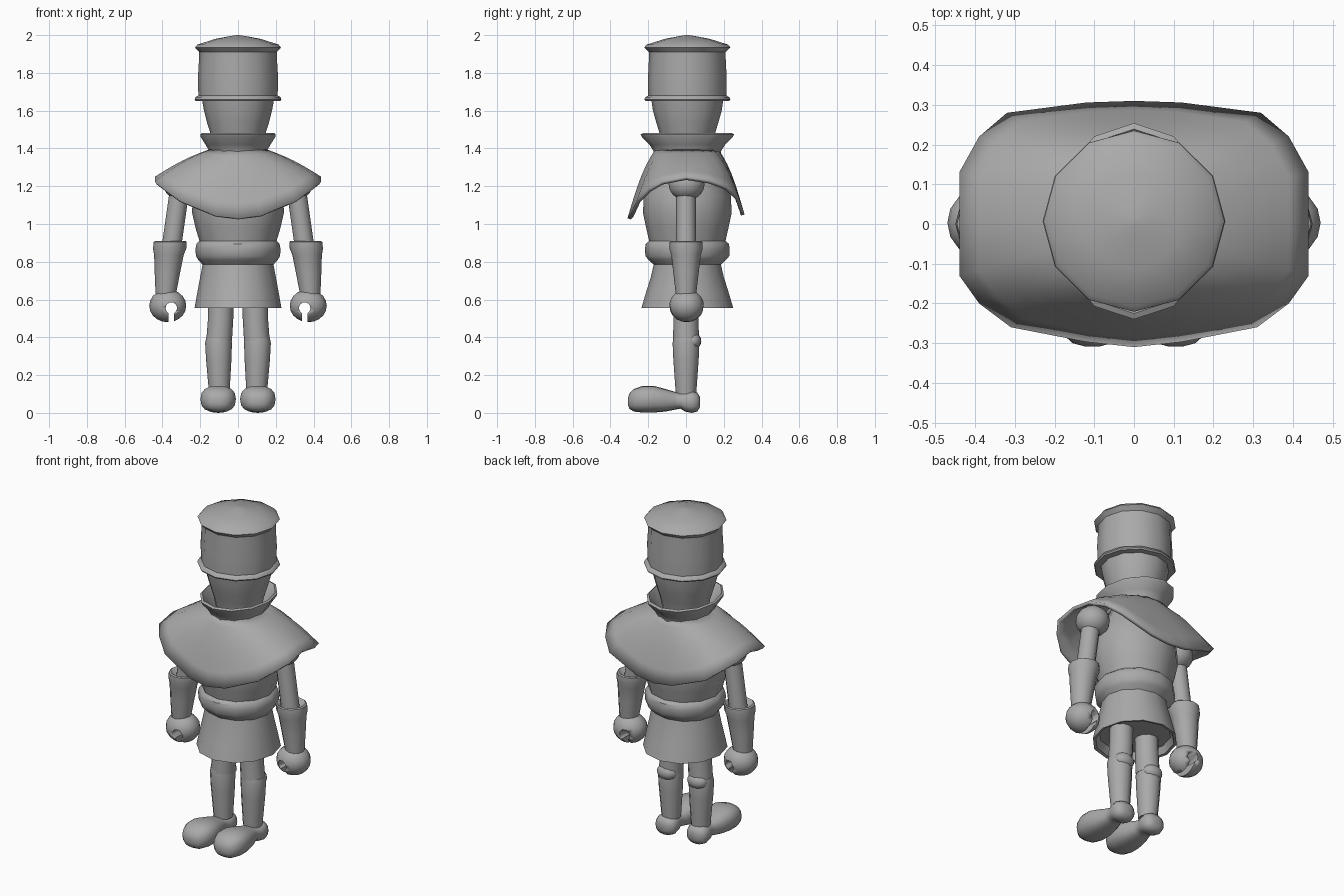
import bpy, bmesh
from math import sin, cos, pi, radians
from mathutils import Vector

if "Cube" in bpy.data.objects:
    bpy.data.objects.remove(bpy.data.objects["Cube"])

# One plain grey for everything
grey = bpy.data.materials.new("plain grey")
grey.use_nodes = True
grey.diffuse_color = (0.4, 0.4, 0.4, 1)
grey.node_tree.nodes["Principled BSDF"].inputs["Base Color"].default_value = (0.4, 0.4, 0.4, 1)


def finish(name, bm, mirror=False, angle=40):
    bmesh.ops.recalc_face_normals(bm, faces=bm.faces)
    mesh = bpy.data.meshes.new(name)
    bm.to_mesh(mesh)
    bm.free()
    mesh.materials.append(grey)
    ob = bpy.data.objects.new(name, mesh)
    bpy.context.collection.objects.link(ob)
    bpy.ops.object.select_all(action='DESELECT')
    ob.select_set(True)
    bpy.context.view_layer.objects.active = ob
    bpy.ops.object.shade_smooth_by_angle(angle=radians(angle))
    if mirror:
        ob.modifiers.new("Mirror", 'MIRROR').use_mirror_merge = False
    return ob


def skin(rings, caps=True):
    """Join equal loops of points into a tube."""
    bm = bmesh.new()
    loops = [[bm.verts.new(p) for p in ring] for ring in rings]
    n = len(loops[0])
    for a, b in zip(loops, loops[1:]):
        for i in range(n):
            j = (i + 1) % n
            bm.faces.new((a[i], a[j], b[j], b[i]))
    if caps:
        bm.faces.new(loops[0])
        bm.faces.new(loops[-1])
    return bm


def oval(cx, cy, z, rx, ry, n=12):
    return [Vector((cx + rx * cos(2 * pi * i / n), cy + ry * sin(2 * pi * i / n), z))
            for i in range(n)]


def lathe(name, profile, cy=0.007, caps=True, angle=40):
    """Profile rows: z, half width, half depth."""
    return finish(name, skin([oval(0, cy, *row) for row in profile], caps), angle=angle)


def limb(name, rows, cy=0.0):
    """Rows: x centre, z, radius."""
    return finish(name, skin([oval(x, cy, z, r, r) for x, z, r in rows]), mirror=True)


def ball(name, centre, size, mirror=True):
    bm = bmesh.new()
    bmesh.ops.create_uvsphere(bm, u_segments=16, v_segments=10, radius=1)
    for v in bm.verts:
        v.co = Vector(centre) + Vector(v.co[i] * size[i] for i in range(3))
    return finish(name, bm, mirror)


# Hat with flared lid and ring brim
lathe("hat", [(1.65, .19, .19), (1.652, .225, .222), (1.66, .23, .228), (1.672, .225, .222),
              (1.68, .21, .207), (1.78, .212, .208), (1.88, .206, .203), (1.91, .206, .203),
              (1.935, .228, .228), (1.95, .215, .215), (1.98, .12, .12), (1.995, .04, .04),
              (2.0, .01, .01)])

# Head
lathe("head", [(1.36, .12, .12), (1.45, .138, .138), (1.48, .146, .147), (1.54, .165, .165),
               (1.6, .18, .182), (1.655, .19, .19)])

# Open collar, outer wall then inner wall
lathe("collar", [(1.35, .15, .175), (1.385, .152, .178), (1.42, .172, .2), (1.46, .197, .24),
                 (1.475, .2, .247), (1.482, .19, .232), (1.44, .165, .19), (1.37, .13, .15)],
      caps=False)

# Cape: straight run from neck to a drooping rim, with a slight bulge
half_rim = [(0, -.31, 1.03), (.12, -.297, 1.045), (.31, -.26, 1.125), (.39, -.2, 1.185),
            (.44, -.13, 1.225), (.44, 0, 1.25), (.44, .13, 1.23), (.39, .22, 1.195),
            (.32, .28, 1.14), (.12, .306, 1.065), (0, .31, 1.05)]
rim = [Vector(p) for p in half_rim] + [Vector((-x, y, z)) for x, y, z in half_rim[-2:0:-1]]
neck = [Vector((.152 * sin(2 * pi * i / 20), .005 - .168 * cos(2 * pi * i / 20), 1.395))
        for i in range(20)]
rings = []
for k in range(7):
    t = k / 6
    ring = []
    for a, b in zip(neck, rim):
        p = a.lerp(b, t)
        bulge = .012 + .03 * (abs(b.y) / .31) ** 2
        p.z += bulge * sin(pi * t)
        ring.append(p)
    rings.append(ring)
cape = finish("cape", skin(rings, caps=False), angle=50)
solid = cape.modifiers.new("Thickness", 'SOLIDIFY')
solid.thickness = .02
solid.offset = -1

# Tunic with belt bulge and flared skirt, hollow hem
lathe("tunic", [(.6, .2, .2), (.558, .215, .225), (.555, .23, .243), (.64, .215, .218),
                (.72, .2, .193), (.785, .188, .178), (.81, .21, .205), (.83, .223, .222),
                (.87, .225, .224), (.895, .22, .22), (.91, .204, .202), (.98, .225, .218),
                (1.06, .243, .235), (1.15, .24, .23), (1.24, .205, .195), (1.32, .16, .16),
                (1.38, .13, .13)])

# Arms
ball("shoulder", (.3, .003, 1.21), (.095, .095, .085))
limb("upper_arm", [(.302, 1.22, .053), (.318, 1.12, .052), (.352, .88, .052)])
limb("forearm_cuff", [(.355, .885, .05), (.357, .91, .08), (.359, .905, .087),
                      (.362, .87, .088), (.366, .835, .078), (.374, .74, .067),
                      (.383, .62, .053)])

# Hands with a round grip hole that opens downward
hand = ball("hand", (.372, .003, .567), (.098, .092, .087), mirror=False)
bm = bmesh.new()
n = 16
# keyhole outline: arc of the grip plus a straight slot
outline = [(.353 + .03 * cos(a), .555 + .03 * sin(a))
           for a in [radians(-60 + 300 * i / n) for i in range(n + 1)]]
outline += [(.338, .44), (.368, .44)]
loops = [[bm.verts.new((x, y, z)) for x, z in outline] for y in (-.2, .2)]
for i in range(len(outline)):
    j = (i + 1) % len(outline)
    bm.faces.new((loops[0][i], loops[0][j], loops[1][j], loops[1][i]))
for loop in loops:
    bm.faces.new(loop)
cutter = finish("grip_cutter", bm)
cutter.hide_render = True
cut = hand.modifiers.new("Grip", 'BOOLEAN')
cut.operation = 'DIFFERENCE'
cut.solver = 'EXACT'
cut.object = cutter
bpy.context.view_layer.objects.active = hand
bpy.ops.object.modifier_apply(modifier="Grip")
bpy.data.objects.remove(cutter)
hand.modifiers.new("Mirror", 'MIRROR')

# Legs
limb("thigh", [(.09, .64, .066), (.092, .5, .067), (.1, .38, .068)])
limb("shin", [(.102, .4, .066), (.103, .37, .071), (.102, .28, .067), (.099, .1, .054)])
ball("knee_joint", (.102, .035, .38), (.062, .046, .046))


# Shoes: rows of y, half width, bottom, top
def shoe_ring(y, w, low, high, n=16):
    ring = []
    for i in range(n):
        c, s = cos(2 * pi * i / n), sin(2 * pi * i / n)
        x = w * abs(c) ** .8 * (1 if c > 0 else -1)
        z = (high - low) / 2 * abs(s) ** .8 * (1 if s > 0 else -1)
        ring.append(Vector((.105 + x, y, (low + high) / 2 + z)))
    return ring


shoe = [(-.308, .02, .05, .08), (-.3, .05, .025, .105), (-.275, .077, .01, .13),
        (-.23, .094, .005, .146), (-.17, .094, .005, .146), (-.11, .08, .01, .13),
        (-.06, .062, .02, .115), (-.03, .055, .026, .108), (-.005, .063, .01, .115),
        (.03, .068, .003, .12), (.06, .058, .01, .11), (.075, .03, .035, .085)]
finish("shoe", skin([shoe_ring(*row) for row in shoe]), mirror=True, angle=60)

# Stand exactly on the ground
bpy.context.view_layer.update()
low = min((v.co.z for o in bpy.data.objects if o.type == 'MESH' and o.name == "shoe"
           for v in o.data.vertices), default=0)
bpy.data.objects["shoe"].location.z -= low
